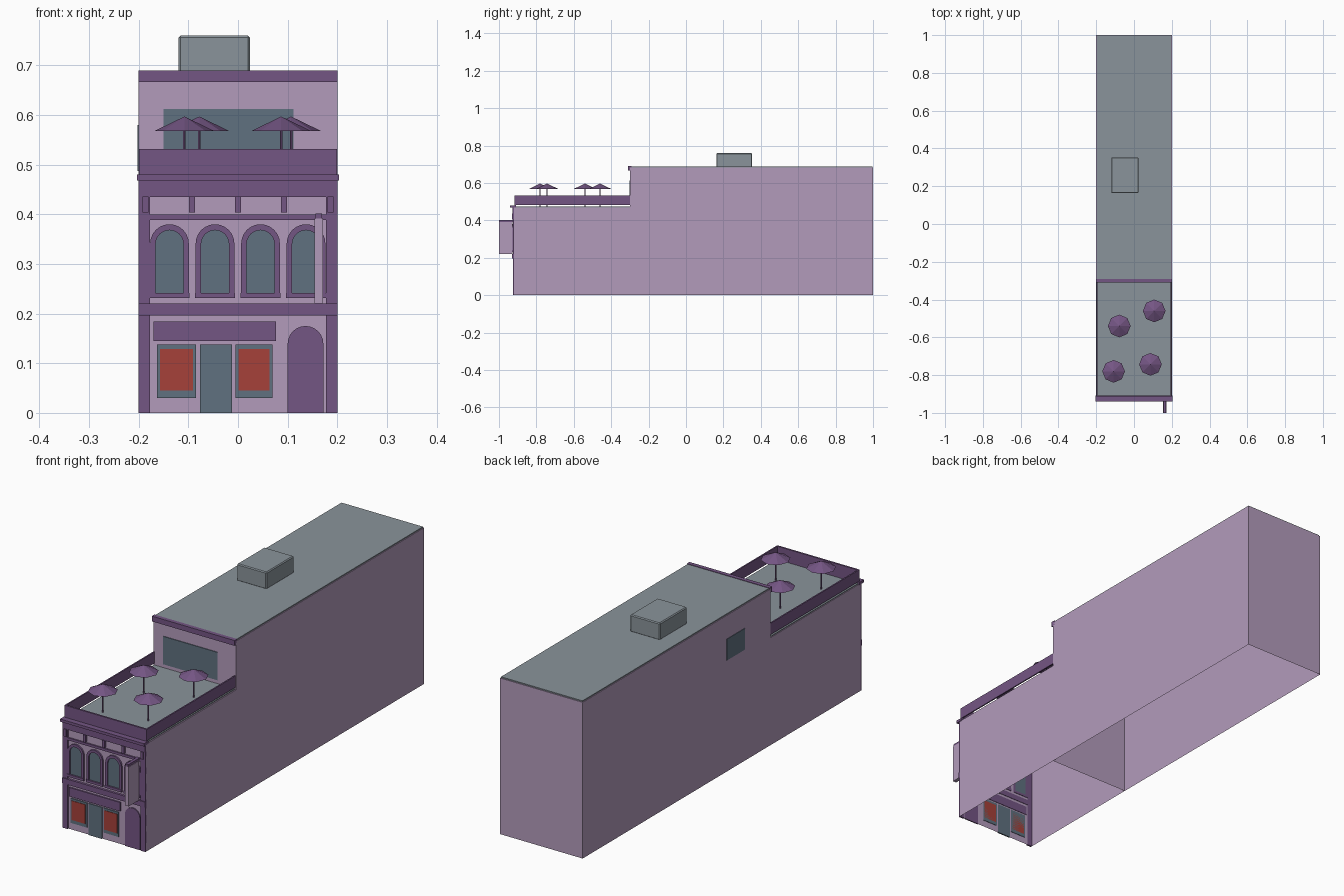
import bpy, bmesh, math
from mathutils import Matrix

cube = bpy.data.objects.get("Cube")
if cube:
    bpy.data.objects.remove(cube, do_unlink=True)


def material(name, r, g, b):
    m = bpy.data.materials.new(name)
    m.diffuse_color = (r, g, b, 1)
    m.use_nodes = True
    m.node_tree.nodes["Principled BSDF"].inputs["Base Color"].default_value = (r, g, b, 1)
    return m


LILAC = material("lilac wall", 0.45, 0.33, 0.5)
PURPLE = material("purple trim", 0.175, 0.092, 0.23)
GLASS = material("slate glass", 0.117, 0.165, 0.216)
GREY = material("grey roof", 0.255, 0.295, 0.325)
RED = material("red display", 0.38, 0.053, 0.042)

FRONT = -0.92   # facade plane
STEP = -0.30    # where the tall rear block begins


def finish(name, bm, mat):
    bmesh.ops.recalc_face_normals(bm, faces=bm.faces)
    me = bpy.data.meshes.new(name)
    bm.to_mesh(me)
    bm.free()
    me.materials.append(mat)
    ob = bpy.data.objects.new(name, me)
    bpy.context.collection.objects.link(ob)
    return ob


def box(name, mat, x, y, z, open_bottom=False):
    bm = bmesh.new()
    bmesh.ops.create_cube(bm, size=1)
    for v in bm.verts:
        v.co = [r[0] if c < 0 else r[1] for c, r in zip(v.co, (x, y, z))]
    if open_bottom:
        low = [f for f in bm.faces if all(v.co.z <= z[0] + 1e-5 for v in f.verts)]
        bmesh.ops.delete(bm, geom=low, context="FACES_ONLY")
    return finish(name, bm, mat)


def plate(name, mat, x, z, depth=0.004):
    """Flat panel standing proud of the facade."""
    return box(name, mat, x, (FRONT - depth, FRONT + 0.002), z)


def arch_points(cx, half, z0, top, n=12):
    arc = [(cx + half * math.cos(math.pi * i / n),
            top - half + half * math.sin(math.pi * i / n)) for i in range(n + 1)]
    return [(cx + half, z0)] + arc + [(cx - half, z0)]


def extrude_profile(name, mat, pts, depth):
    bm = bmesh.new()
    face = bm.faces.new([bm.verts.new((x, FRONT - depth, z)) for x, z in pts])
    out = bmesh.ops.extrude_face_region(bm, geom=[face])
    for v in out["geom"]:
        if isinstance(v, bmesh.types.BMVert):
            v.co.y = FRONT + 0.001
    return finish(name, bm, mat)


# Main volumes, open underneath
box("front_block", LILAC, (-0.2, 0.2), (FRONT, STEP), (0, 0.47), True)
box("rear_block", LILAC, (-0.2, 0.2), (STEP, 1), (0, 0.683), True)
box("rear_roof", GREY, (-0.197, 0.197), (STEP, 0.997), (0.68, 0.688))
box("terrace_floor", GREY, (-0.197, 0.195), (FRONT, STEP), (0.465, 0.474))
box("rear_cornice", PURPLE, (-0.2, 0.2), (STEP - 0.01, STEP + 0.008), (0.667, 0.69))

# Rooftop unit
unit = box("rooftop_unit", GREY, (-0.12, 0.024), (0.163, 0.353), (0.685, 0.76))
bev = unit.modifiers.new("bevel", "BEVEL")
bev.width, bev.segments = 0.004, 1

# Windows of the rear block
box("terrace_window", GLASS, (-0.15, 0.112), (STEP - 0.003, STEP + 0.002), (0.49, 0.612))
box("side_window", GLASS, (-0.202, -0.198), (-0.12, 0.005), (0.487, 0.58))

# Terrace parapet
for side, s in (("left", 1), ("right", -1)):
    box(f"{side}_parapet", PURPLE, sorted((s * 0.193, s * 0.199)), (-0.915, STEP), (0.482, 0.532))
box("front_parapet", PURPLE, (-0.199, 0.199), (-0.916, -0.908), (0.47, 0.532))

# Facade trim
box("cornice", PURPLE, (-0.203, 0.203), (-0.94, -0.908), (0.468, 0.48))
plate("frieze", PURPLE, (-0.2, 0.2), (0.435, 0.468), 0.007)
plate("window_head_band", PURPLE, (-0.178, 0.178), (0.389, 0.4), 0.006)
plate("middle_band", PURPLE, (-0.2, 0.2), (0.196, 0.22), 0.01)
for i in range(5):
    cx = -0.186 + 0.093 * i
    plate(f"bracket_{i + 1}", PURPLE, (cx - 0.006, cx + 0.006), (0.404, 0.436), 0.011)
for side, s in (("left", 1), ("right", -1)):
    plate(f"{side}_pilaster", PURPLE, sorted((s * 0.177, s * 0.2)), (0, 0.468), 0.006)

# Arched upper windows
for i in range(4):
    cx = -0.138 + 0.0917 * i
    ring = arch_points(cx, 0.039, 0.232, 0.38) + arch_points(cx, 0.028, 0.232, 0.368)[::-1]
    extrude_profile(f"window_surround_{i + 1}", PURPLE, ring, 0.007)
    extrude_profile(f"window_glass_{i + 1}", GLASS, arch_points(cx, 0.029, 0.232, 0.369), 0.002)
    plate(f"window_sill_{i + 1}", PURPLE, (cx - 0.04, cx + 0.04), (0.231, 0.242), 0.009)

# Shop front
plate("shop_fascia", PURPLE, (-0.17, 0.077), (0.145, 0.184), 0.006)
plate("shop_door", GLASS, (-0.077, -0.012), (0, 0.138))
for side, x0, x1 in (("right", -0.163, -0.085), ("left", -0.005, 0.069)):
    plate(f"{side}_shop_window", GLASS, (x0, x1), (0.03, 0.138))
    plate(f"{side}_display", RED, (x0 + 0.006, x1 - 0.006), (0.045, 0.129), 0.006)
extrude_profile("arched_door", PURPLE, arch_points(0.136, 0.036, 0, 0.175), 0.004)

# Hanging blade panel with its arm
box("blade_panel", LILAC, (0.154, 0.171), (-1, -0.927), (0.22, 0.392))
box("blade_arm", PURPLE, (0.156, 0.169), (-1, FRONT), (0.392, 0.402))


# Terrace umbrellas
def umbrella(index, x, y):
    bm = bmesh.new()
    bmesh.ops.create_cone(bm, cap_ends=True, segments=8, radius1=0.06, radius2=0, depth=0.029,
                          matrix=Matrix.Translation((x, y, 0.5825)))
    finish(f"umbrella_canopy_{index}", bm, PURPLE)
    bm = bmesh.new()
    bmesh.ops.create_cone(bm, cap_ends=True, segments=6, radius1=0.003, radius2=0.003, depth=0.11,
                          matrix=Matrix.Translation((x, y, 0.525)))
    finish(f"umbrella_pole_{index}", bm, PURPLE)


for i, (x, y) in enumerate([(-0.078, -0.54), (0.107, -0.46), (-0.108, -0.78), (0.087, -0.743)]):
    umbrella(i + 1, x, y)
